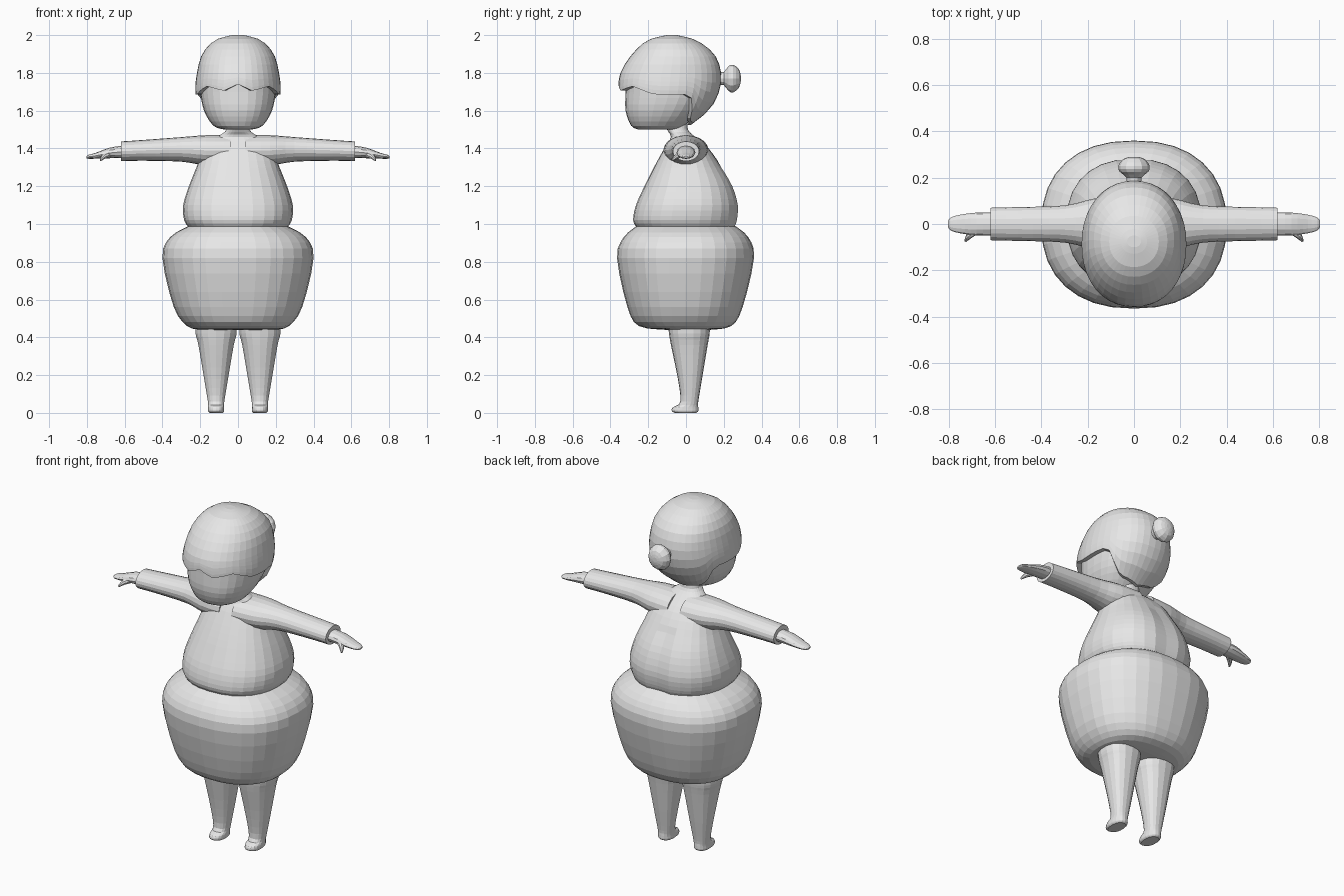
import bpy
import bmesh
import math
from mathutils import Vector

cube = bpy.data.objects.get("Cube")
if cube:
    bpy.data.objects.remove(cube)

colour = (.8, .8, .8, 1)
grey = bpy.data.materials.new("plain grey")
grey.use_nodes = True
grey.diffuse_color = colour
grey.node_tree.nodes["Principled BSDF"].inputs["Base Color"].default_value = colour


def turn(count):
    """Evenly spaced angles around a full circle."""
    return [math.tau * i / count for i in range(count)]


def outline(angle, power):
    """Point on a unit rounded-square outline; angle zero points backwards along v."""
    def bend(c):
        return math.copysign(abs(c) ** (2 / power), c)
    return bend(math.sin(angle)), -bend(math.cos(angle))


def smooth(keys, steps=3):
    """Resample a few key rows along a smooth spline through them."""
    rows = [Vector(k) for k in keys]
    padded = [rows[0]] + rows + [rows[-1]]
    result = []
    for before, start, end, after in zip(padded, padded[1:], padded[2:], padded[3:]):
        leave, arrive = (end - before) / 2, (after - start) / 2
        for i in range(steps):
            t = i / steps
            chord = end - start
            bulge = (1 - t) * leave - t * arrive + (2 * t - 1) * chord
            result.append(start + t * chord + t * (1 - t) * bulge)
    return result + [rows[-1]]


def lookup(table, key):
    """Linear interpolation in a table sorted by its first column."""
    for low, high in zip(table, table[1:]):
        if key <= high[0]:
            break
    blend = (key - low[0]) / (high[0] - low[0])
    return [a + blend * (b - a) for a, b in zip(low[1:], high[1:])]


def build(name, loops):
    """Skin a list of equal-length point loops and cap both ends."""
    bm = bmesh.new()
    rings = [[bm.verts.new(point) for point in loop] for loop in loops]
    for ring, following in zip(rings, rings[1:]):
        for i in range(len(ring)):
            bm.faces.new((ring[i - 1], ring[i], following[i], following[i - 1]))
    bm.faces.new(rings[0])
    bm.faces.new(rings[-1])
    bmesh.ops.recalc_face_normals(bm, faces=bm.faces)
    mesh = bpy.data.meshes.new(name)
    bm.to_mesh(mesh)
    bm.free()
    mesh.materials.append(grey)
    obj = bpy.data.objects.new(name, mesh)
    bpy.context.collection.objects.link(obj)
    return obj


def section(angle, half, front, back, z, power, scale=1):
    """Point on a level cross-section between a front and a back limit."""
    u, v = outline(angle, power)
    return Vector((u * half * scale, (front + back) / 2 + v * scale * (back - front) / 2, z))


def upright(name, keys, sides=24, power=2.3, x=0):
    """Loft from keys of height, half width, front and back."""
    shift = Vector((x, 0, 0))
    return build(name, [[section(a, half, front, back, z, power) + shift for a in turn(sides)]
                        for z, half, front, back in smooth(keys)])


def sideways(name, keys, side, sides):
    """Loft from keys of reach, centre height, half depth and half thickness."""
    return build(name, [[(side * x, math.sin(a) * depth, z + math.cos(a) * thick)
                         for a in turn(sides)] for x, z, depth, thick in smooth(keys)])


# Puffed skirt
upright("skirt", [
    (.44, .2, -.11, .13), (.46, .27, -.25, .24), (.56, .34, -.31, .3),
    (.82, .4, -.365, .36), (.93, .36, -.33, .33), (.99, .26, -.26, .26),
], sides=32)

# Torso and neck, with a shallow fold down the back
torso = upright("torso", [
    (.98, .26, -.26, .26), (1.02, .285, -.28, .275), (1.1, .29, -.265, .28),
    (1.2, .26, -.22, .25), (1.3, .22, -.17, .19), (1.4, .18, -.115, .12),
    (1.46, .11, -.08, .05), (1.5, .06, -.1, .01), (1.56, .06, -.11, .01),
], sides=28)
for vert in torso.data.vertices:
    if abs(vert.co.x) < .01 and vert.co.y > .18:
        vert.co.y -= .01

# Face, tucked under the hair
upright("face", [
    (1.5, .07, -.25, -.05), (1.52, .13, -.29, -.01), (1.6, .18, -.32, .08),
    (1.7, .2, -.32, .14), (1.77, .2, -.32, .14),
], sides=28)

# Hair cap: every column runs from the crown down to its own hairline height
skull = smooth([
    (1.52, .14, -.27, .02), (1.6, .2, -.33, .12), (1.7, .226, -.357, .176),
    (1.8, .217, -.347, .186), (1.9, .19, -.285, .15), (1.975, .12, -.2, .05), (2, .03, -.1, -.05),
])
hairline = [(0, 1.74), (.3, 1.705), (.8, 1.73), (1.3, 1.685),
            (2, 1.685), (2.2, 1.6), (2.4, 1.55), (math.pi, 1.525)]
columns = turn(40)
ends = [lookup(hairline, min(a, math.tau - a))[0] for a in columns]
temple = 1.8


def hair_loop(heights, scale=1):
    return [section(a, *lookup(skull, z), z, 2.15, scale) for a, z in zip(columns, heights)]


crown_steps, side_steps = 7, 5
hair = [hair_loop([temple + .2 * math.cos(math.pi / 2 * k / crown_steps)] * len(columns))
        for k in range(crown_steps + 1)]
hair += [hair_loop([temple + (end - temple) * k / side_steps for end in ends])
         for k in range(1, side_steps + 1)]
# Turned-in rim and inner lining
hair.append(hair_loop(ends, .88))
hair.append(hair_loop([1.76] * len(columns), .8))
build("hair", hair)

# Hair bun on a short stalk
bun = smooth([(.16, .035), (.2, .035), (.225, .066), (.25, .073), (.28, .05), (.29, .015)], 2)
build("hair_bun", [[(.93 * r * math.sin(a), y, 1.77 + r * math.cos(a)) for a in turn(12)]
                   for y, r in bun])

for label, side in (("left", 1), ("right", -1)):
    # Sleeve, wide at the shoulder and open at the wrist
    sideways(label + "_sleeve", [
        (.04, 1.39, .12, .08), (.17, 1.39, .11, .08), (.3, 1.395, .08, .065),
        (.5, 1.39, .073, .055), (.62, 1.385, .07, .052),
    ], side, 20)
    # Mitten hand, flattening towards the fingertips
    sideways(label + "_hand", [
        (.6, 1.383, .048, .033), (.68, 1.376, .049, .028), (.75, 1.362, .04, .016),
        (.79, 1.356, .028, .011), (.803, 1.354, .012, .005),
    ], side, 12)
    # Thumb pointing forward and down
    forward = Vector((.6, -.65, -.45)).normalized()
    across = forward.cross(Vector((0, 0, 1))).normalized()
    lift = across.cross(forward)
    flip = Vector((side, 1, 1))
    thumb = smooth([(.675, -.025, 1.37, .016), (.71, -.05, 1.357, .014), (.728, -.074, 1.337, .005)])
    build(label + "_thumb", [[(Vector((x, y, z)) + r * (math.cos(a) * across + math.sin(a) * lift))
                              * flip for a in turn(8)] for x, y, z, r in thumb])
    # Leg running down into a small forward foot
    upright(label + "_leg", [
        (0, .036, -.06, .055), (.01, .043, -.075, .065), (.03, .043, -.07, .065),
        (.06, .044, -.03, .065), (.18, .064, -.043, .085), (.36, .095, -.08, .115),
        (.42, .11, -.09, .125), (.5, .11, -.1, .13),
    ], sides=18, x=side * .116)
